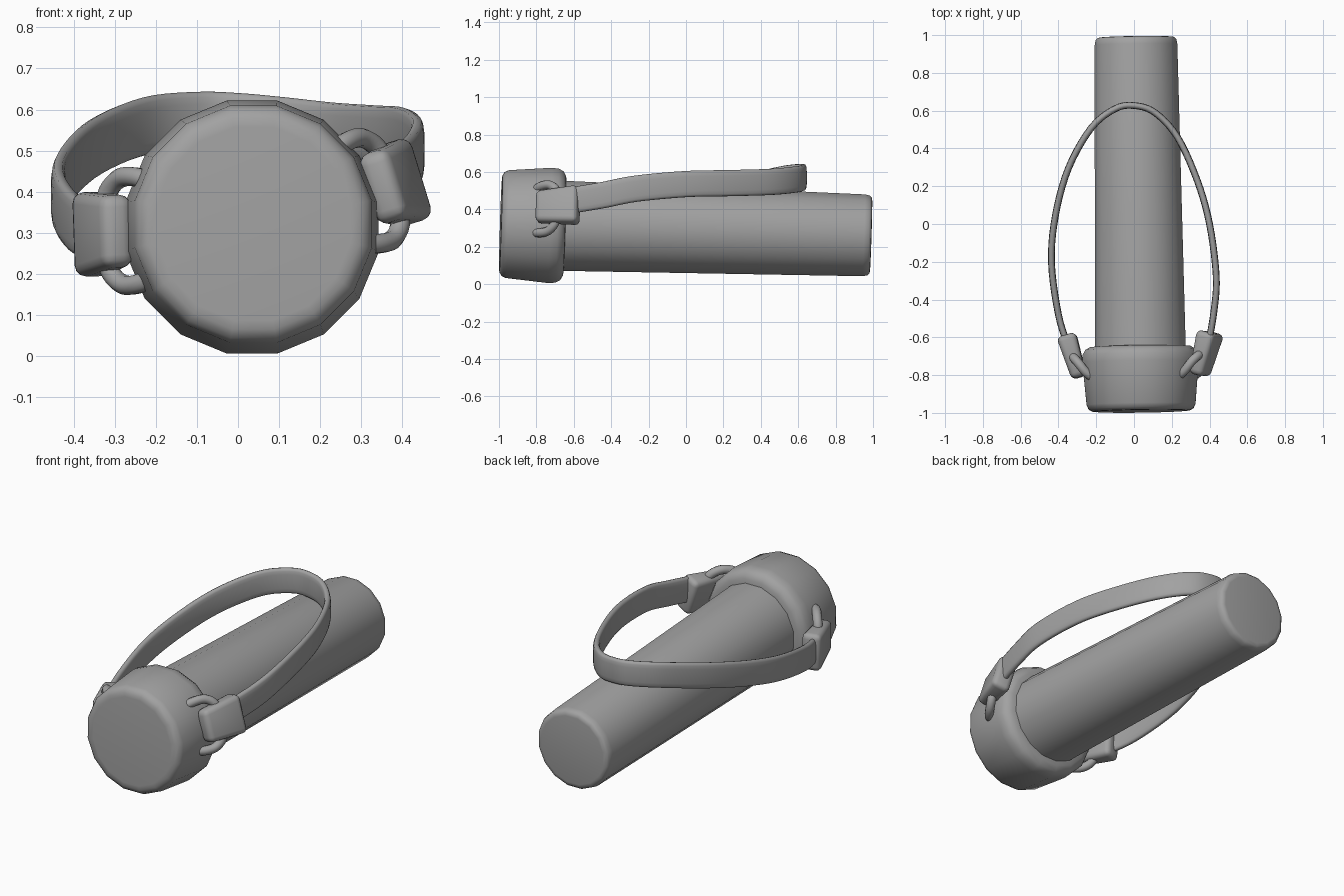
import bpy, bmesh, math
from mathutils import Vector, Matrix

if "Cube" in bpy.data.objects:
    bpy.data.objects.remove(bpy.data.objects["Cube"], do_unlink=True)

GREY = (0.36, 0.36, 0.36, 1)
mat = bpy.data.materials.new("plain grey")
mat.use_nodes = True
mat.diffuse_color = GREY
mat.node_tree.nodes["Principled BSDF"].inputs["Base Color"].default_value = GREY

# The slightly tilted long axis of the bottle
AXIS = Vector((-0.014, 1, -0.0315)).normalized()
FRAME = Matrix.Translation((0.024, 0, 0.291)) @ AXIS.to_track_quat('Y', 'Z').to_matrix().to_4x4()


def finish(name, bm, matrix=Matrix(), angle=45):
    bmesh.ops.recalc_face_normals(bm, faces=bm.faces)
    bm.transform(matrix)
    mesh = bpy.data.meshes.new(name)
    bm.to_mesh(mesh)
    bm.free()
    mesh.materials.append(mat)
    ob = bpy.data.objects.new(name, mesh)
    bpy.context.collection.objects.link(ob)
    bpy.ops.object.select_all(action='DESELECT')
    ob.select_set(True)
    bpy.context.view_layer.objects.active = ob
    bpy.ops.object.shade_smooth_by_angle(angle=math.radians(angle))
    return ob


def skin(bm, rings, closed=False):
    """Join equal rings of points with quads; cap the ends unless closed."""
    rows = [[bm.verts.new(p) for p in ring] for ring in rings]
    n = len(rows[0])
    pairs = list(zip(rows, rows[1:])) + ([(rows[-1], rows[0])] if closed else [])
    for a, b in pairs:
        for i in range(n):
            j = (i + 1) % n
            bm.faces.new((a[i], a[j], b[j], b[i]))
    if not closed:
        bm.faces.new(rows[0])
        bm.faces.new(rows[-1])


def turned(name, profile, sides=16):
    """Round part about the bottle axis from (along, radius) points."""
    bm = bmesh.new()
    angles = [2 * math.pi * (i + 0.5) / sides for i in range(sides)]
    skin(bm, [[Vector((r * math.cos(a), t, r * math.sin(a))) for a in angles]
              for t, r in profile])
    return finish(name, bm, FRAME)


def smooth_path(points, steps):
    """Catmull-Rom path through the points."""
    pts = [Vector(p) for p in points]
    pts = [2 * pts[0] - pts[1]] + pts + [2 * pts[-1] - pts[-2]]
    out = []
    for a, b, c, d in zip(pts, pts[1:], pts[2:], pts[3:]):
        for s in range(steps):
            t = s / steps
            out.append(0.5 * (2 * b + (c - a) * t + (2 * a - 5 * b + 4 * c - d) * t * t
                              + (3 * b - a - 3 * c + d) * t ** 3))
    return out + [pts[-2]]


def sweep(name, path, half_thick, half_wide, sides, power=1.0, matrix=Matrix()):
    """Rounded section along a path, its width kept close to upright."""
    def soft(v):
        return math.copysign(abs(v) ** power, v)
    bm = bmesh.new()
    rings, side = [], Vector((1, 0, 0))
    for i, p in enumerate(path):
        tan = (path[min(i + 1, len(path) - 1)] - path[max(i - 1, 0)]).normalized()
        if i == 0:
            side = tan.cross(Vector((0, 0, 1)) if abs(tan.z) < 0.9 else Vector((0, 1, 0)))
        elif power < 1:
            side = tan.cross(Vector((0, 0, 1)))
        side = (side - tan * side.dot(tan)).normalized()
        up = side.cross(tan)
        rings.append([p + side * half_thick * soft(math.cos(a)) + up * half_wide * soft(math.sin(a))
                      for a in (2 * math.pi * k / sides for k in range(sides))])
    skin(bm, rings)
    return finish(name, bm, matrix, 60)


# Lid and bottle body
turned("lid", [(-0.992, 0.24), (-0.99, 0.262), (-0.978, 0.283), (-0.955, 0.294), (-0.73, 0.314),
               (-0.69, 0.311), (-0.665, 0.297), (-0.65, 0.27), (-0.647, 0.23)])
turned("bottle_body", [(-0.7, 0.246), (0.95, 0.223), (0.975, 0.218), (0.987, 0.207), (0.99, 0.19)])


def fitting(label, sign, lean):
    """Loop on the lid and the strap buckle hung from it."""
    place = FRAME @ Matrix.Rotation(math.radians(lean), 4, 'Y') @ Matrix.Diagonal((sign, 1, 1, 1))
    # Loop: from the lid, out through the buckle, back to the lid
    half = [(0.22, -0.83, 0.105), (0.28, -0.79, 0.13), (0.325, -0.735, 0.125), (0.355, -0.70, 0.07)]
    loop = half + [(x, y, -z) for x, y, z in reversed(half)]
    sweep(label + "_loop", smooth_path(loop, 5), 0.024, 0.024, 10, matrix=place)
    # Buckle: box narrowed toward the lid front
    bm = bmesh.new()
    bmesh.ops.create_cube(bm, size=1)
    bmesh.ops.scale(bm, vec=(0.105, 0.235, 0.21), verts=bm.verts)
    for v in bm.verts:
        if v.co.y < 0:
            v.co.z *= 0.82
            v.co.x *= 0.75
    bmesh.ops.bevel(bm, geom=bm.edges[:], offset=0.028, segments=3, profile=0.5, affect='EDGES')
    finish(label + "_buckle", bm,
           place @ Matrix.Translation((0.358, -0.695, 0)) @ Matrix.Rotation(math.radians(-16), 4, 'Z'))


fitting("left", 1, -17)
fitting("right", -1, -2)

# Carrying strap, rising from both buckles to its far bend
strap = [(-0.345, -0.66, 0.30), (-0.40, -0.48, 0.325), (-0.437, -0.2, 0.385), (-0.415, 0.05, 0.445),
         (-0.345, 0.3, 0.51), (-0.225, 0.51, 0.56), (-0.10, 0.61, 0.573), (0.0, 0.627, 0.57),
         (0.11, 0.59, 0.56), (0.23, 0.46, 0.547), (0.335, 0.23, 0.54), (0.40, 0.0, 0.535),
         (0.435, -0.27, 0.51), (0.425, -0.45, 0.475), (0.39, -0.66, 0.44)]
sweep("strap", smooth_path(strap, 5), 0.018, 0.07, 16, power=0.6)
